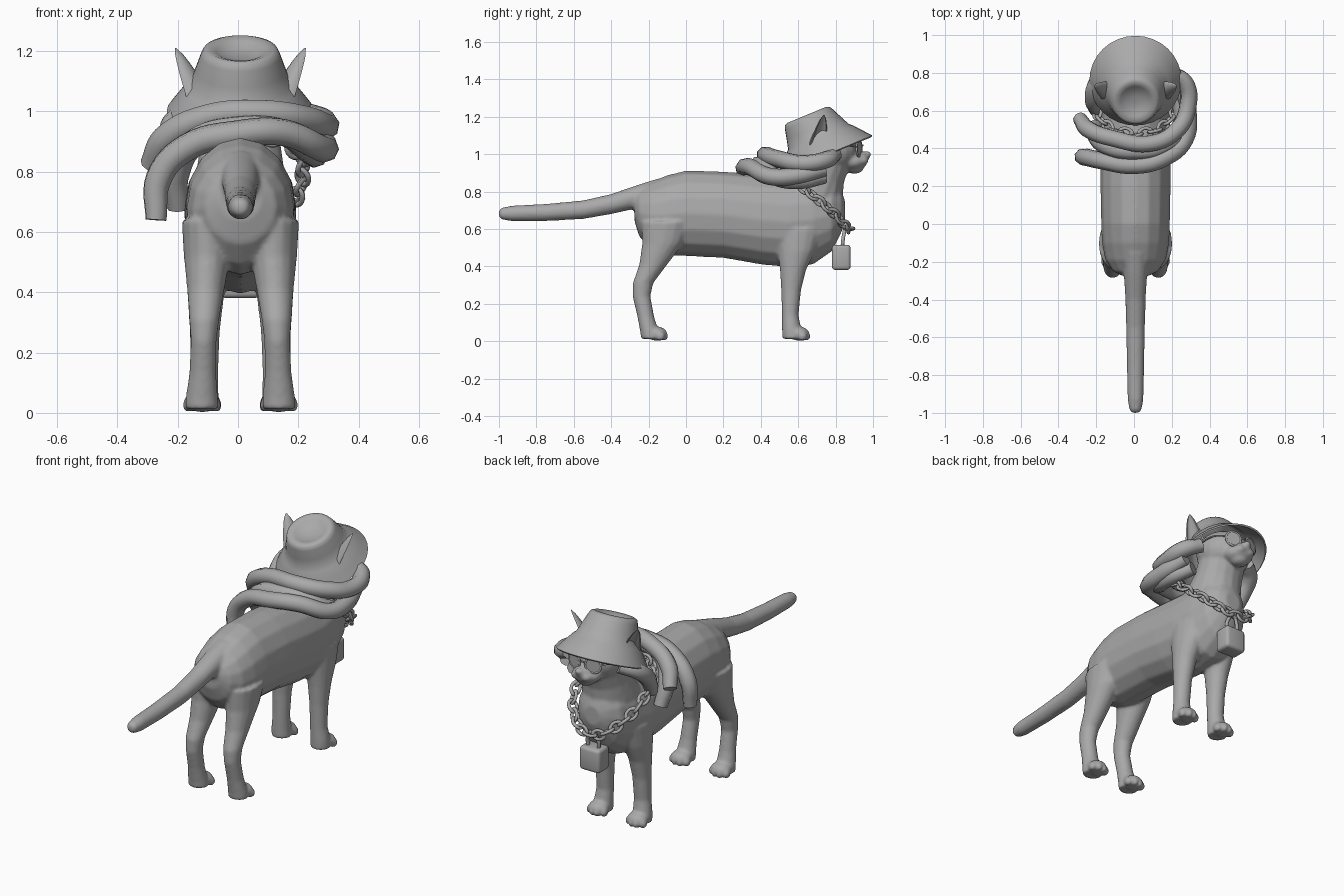
import bpy, bmesh, math
from mathutils import Vector, Matrix

if "Cube" in bpy.data.objects:
    bpy.data.objects.remove(bpy.data.objects["Cube"])

CX = 0.008  # plane of symmetry
grey = bpy.data.materials.new("grey")
grey.diffuse_color = (0.4, 0.4, 0.4, 1)
grey.use_nodes = True
grey.node_tree.nodes["Principled BSDF"].inputs["Base Color"].default_value = grey.diffuse_color


def finish(ob, name, angle=50):
    bpy.ops.object.select_all(action='DESELECT')
    ob.select_set(True)
    bpy.context.view_layer.objects.active = ob
    ob.name = name
    for m in list(ob.modifiers):
        bpy.ops.object.modifier_apply(modifier=m.name)
    ob.data.materials.clear()
    ob.data.materials.append(grey)
    bpy.ops.object.shade_smooth_by_angle(angle=math.radians(angle))
    return ob


def mesh_object(name, bm):
    bmesh.ops.recalc_face_normals(bm, faces=bm.faces)
    me = bpy.data.meshes.new(name)
    bm.to_mesh(me)
    bm.free()
    ob = bpy.data.objects.new(name, me)
    bpy.context.collection.objects.link(ob)
    return ob


def skin(bm, rings, caps=True):
    rows = [[bm.verts.new(p) for p in r] for r in rings]
    n = len(rows[0])
    for a, b in zip(rows, rows[1:]):
        for i in range(n):
            bm.faces.new((a[i], a[(i + 1) % n], b[(i + 1) % n], b[i]))
    if caps:
        bm.faces.new(rows[0])
        bm.faces.new(rows[-1])


def ellipse(c, u, v, n=16):
    c, u, v = Vector(c), Vector(u), Vector(v)
    return [c + u * math.cos(2 * math.pi * i / n) + v * math.sin(2 * math.pi * i / n) for i in range(n)]


def ball(bm, c, r):
    m = Matrix.Translation(c) @ Matrix.Diagonal((*r, 1))
    bmesh.ops.create_uvsphere(bm, u_segments=20, v_segments=12, radius=1, matrix=m)


def tube(name, pts, r, radii=None, res=3, cyclic=False):
    cu = bpy.data.curves.new(name, 'CURVE')
    cu.dimensions = '3D'
    cu.bevel_depth, cu.bevel_resolution, cu.resolution_u = r, res, 6
    cu.use_fill_caps = True
    sp = cu.splines.new('BEZIER')
    sp.bezier_points.add(len(pts) - 1)
    for i, (b, p) in enumerate(zip(sp.bezier_points, pts)):
        b.co = p
        b.handle_left_type = b.handle_right_type = 'AUTO'
        b.radius = radii[i] if radii else 1
    sp.use_cyclic_u = cyclic
    ob = bpy.data.objects.new(name, cu)
    bpy.context.collection.objects.link(ob)
    bpy.ops.object.select_all(action='DESELECT')
    ob.select_set(True)
    bpy.context.view_layer.objects.active = ob
    bpy.ops.object.convert(target='MESH')
    return finish(bpy.context.object, name)


# ---- body: torso, tail, neck, head and legs fused into one skin
bm = bmesh.new()
# torso: y, top, bottom, half width
torso = [(-.275, .78, .64, .07), (-.25, .81, .56, .12), (-.19, .85, .49, .16), (-.1, .888, .46, .178),
         (0, .912, .455, .182), (.2, .907, .445, .186), (.4, .89, .41, .186), (.55, .88, .395, .182),
         (.68, .89, .41, .168), (.78, .87, .48, .14), (.83, .81, .58, .09), (.85, .75, .64, .05)]
skin(bm, [ellipse((CX, y, (t + b) / 2), (w, 0, 0), (0, 0, (t - b) / 2)) for y, t, b, w in torso])
# tail: y, centre height, radius
tail = [(-1.0, .682, .018), (-.985, .682, .032), (-.93, .683, .042), (-.75, .688, .046), (-.55, .703, .05),
        (-.4, .733, .054), (-.27, .77, .062), (-.15, .8, .07)]
skin(bm, [ellipse((CX, y, z), (r, 0, 0), (0, 0, r)) for y, z, r in tail])
# neck: y, z, half width, half depth
neck = [(.62, .68, .16, .17), (.67, .78, .15, .165), (.72, .88, .135, .125), (.76, .98, .13, .12)]
skin(bm, [ellipse((CX, y, z), (w, 0, 0), (0, d, -.25 * d)) for y, z, w, d in neck])
# skull, muzzle, chin, nose
ball(bm, (CX, .77, 1.02), (.15, .15, .125))
ball(bm, (CX, .89, .96), (.085, .08, .05))
ball(bm, (CX, .915, .985), (.05, .068, .035))
ball(bm, (CX, .9, .925), (.05, .05, .03))
ball(bm, (CX, .97, 1.0), (.022, .022, .016))
for s in (-1, 1):
    ball(bm, (CX + s * .03, .935, .965), (.035, .042, .027))
    # hind leg: x, y, z, half width, half depth
    hind = [(.11, -.1, .64, .085, .14), (.11, -.125, .52, .078, .11), (.115, -.175, .41, .062, .075),
            (.12, -.23, .31, .05, .055), (.122, -.238, .24, .043, .048), (.125, -.215, .13, .045, .045),
            (.128, -.195, .05, .054, .05), (.128, -.19, .012, .056, .05)]
    fore = [(.105, .6, .6, .075, .13), (.11, .59, .48, .072, .1), (.115, .572, .38, .06, .07),
            (.118, .562, .27, .05, .053), (.12, .557, .14, .047, .045), (.125, .565, .06, .053, .052),
            (.125, .57, .012, .055, .055)]
    for leg in (hind, fore):
        skin(bm, [ellipse((CX + s * x, y, z), (w, 0, 0), (0, d, 0)) for x, y, z, w, d in leg])
        px, py = leg[-1][0], leg[-1][1]
        ball(bm, (CX + s * px, py + .035, .04), (.058, .055, .038))
        for i in range(4):  # toes
            k = i - 1.5
            ball(bm, (CX + s * px + k * .031, py + .073 - .009 * k * k, .026), (.017, .025, .025))
body = mesh_object("body", bm)
rm = body.modifiers.new("fuse", 'REMESH')
rm.mode, rm.voxel_size = 'VOXEL', .0085
sm = body.modifiers.new("soften", 'SMOOTH')
sm.factor, sm.iterations = .5, 7
finish(body, "body", 180)

# ---- bucket hat, tilted back
tilt = math.radians(22.5)
M = Matrix.Translation((CX, .757, 1.005)) @ Matrix.Rotation(tilt, 4, 'X')
prof = [(.257, -.004), (.225, .04), (.192, .085), (.176, .1), (.158, .15), (.139, .205), (.13, .224),
        (.112, .232), (.085, .222), (.06, .207), (.02, .202)]
bm = bmesh.new()
rings = [[M @ p for p in ellipse((0, -.11 * h, h), (r * .95, 0, 0), (0, r, 0), 32)] for r, h in prof]
skin(bm, rings, caps=False)
bm.verts.ensure_lookup_table()
bm.faces.new(bm.verts[-32:])
hat = mesh_object("hat", bm)
so = hat.modifiers.new("cloth", 'SOLIDIFY')
so.thickness, so.offset = .01, -1
finish(hat, "hat", 50)

# ---- ears poking through the hat, cupped outward
for s, side in ((-1, "left"), (1, "right")):
    bm = bmesh.new()
    N, W = Vector((s * .8, .6, 0)), Vector((-s * .6, .8, 0))
    rings = []
    for k in range(8):
        t = k / 7
        c = Vector((CX + s * (.145 + .07 * t), .71 + .028 * t, 1.05 + .16 * t))
        w = .056 * (1 - t) ** .65 + .003
        arc = [math.pi * i / 8 for i in range(9)]
        ring = [c + W * w * math.cos(a) - N * w * .8 * math.sin(a) for a in arc]
        ring += [c + W * w * .8 * math.cos(a) - N * w * .45 * math.sin(a) for a in reversed(arc)]
        rings.append(ring)
    skin(bm, rings)
    finish(mesh_object("ear", bm), side + "_ear", 60)

# ---- round glasses
for s, side in ((-1, "left"), (1, "right")):
    rot = Matrix.Rotation(-s * .3, 4, 'Z') @ Matrix.Rotation(math.pi / 2, 4, 'X')
    at = Matrix.Translation((CX + s * .06, .925, 1.032)) @ rot
    bpy.ops.mesh.primitive_torus_add(major_radius=.044, minor_radius=.006, major_segments=28, minor_segments=8)
    bpy.context.object.matrix_world = at
    finish(bpy.context.object, side + "_glasses_rim")
    bpy.ops.mesh.primitive_cylinder_add(vertices=28, radius=.043, depth=.006)
    bpy.context.object.matrix_world = at
    finish(bpy.context.object, side + "_lens")
    tube(side + "_temple", [(CX + s * .102, .912, 1.04), (CX + s * .145, .86, 1.045), (CX + s * .155, .74, 1.04)], .005, res=1)
tube("glasses_bridge", [(CX - .018, .935, 1.04), (CX, .945, 1.047), (CX + .018, .935, 1.04)], .005, res=1)

# ---- thick scarf strands sweeping round the back of the neck
strands = {
    "upper_strand": [(-.29, .56, .82), (-.24, .5, .91), (-.1, .45, .98), (.08, .425, .995), (.22, .49, .975),
                     (.285, .62, .95), (.27, .75, .97), (.19, .8, 1.0)],
    "rear_strand": [(-.272, .35, .64), (-.262, .355, .78), (-.17, .335, .88), (0, .31, .925), (.15, .345, .93),
                    (.27, .45, .88), (.285, .6, .885), (.25, .74, .92)],
    "lower_strand": [(-.2, .52, .68), (-.205, .47, .8), (-.14, .41, .9), (0, .385, .94), (.15, .41, .93),
                     (.24, .5, .87), (.25, .62, .86), (.2, .74, .88)],
    "side_strand": [(-.2, .6, .8), (-.215, .66, .9), (-.2, .74, .97), (-.13, .8, 1.0)]}
for name, pts in strands.items():
    tube(name, pts, .046, [.8] + [1] * (len(pts) - 2) + [.85], res=2)

# ---- chain of interlocking links
half = [Vector(p) for p in ((0, .872, .6), (.06, .865, .605), (.12, .835, .64), (.17, .785, .69), (.2, .72, .745),
                            (.21, .65, .8), (.2, .57, .86), (.13, .5, .91), (0, .47, .93))]
path = half + [Vector((-p.x, p.y, p.z)) for p in reversed(half[1:-1])]
segs = list(zip(path, path[1:] + path[:1]))
total = sum((b - a).length for a, b in segs)
count = 2 * round(total / .11)
centre = Vector((0, .66, .77))
links = []
for i in range(count):
    d = total * i / count
    for a, b in segs:
        if d <= (b - a).length:
            break
        d -= (b - a).length
    t = (b - a).normalized()
    p = a + t * d
    n = (p - centre).normalized()
    n = (n - t * n.dot(t)).normalized()
    R = Matrix((t, n.cross(t), n)).transposed().to_4x4()
    roll = Matrix.Rotation(math.radians(45 if i % 2 else -45), 4, 'X')
    bpy.ops.mesh.primitive_torus_add(major_radius=.025, minor_radius=.009, major_segments=16, minor_segments=8)
    ob = bpy.context.object
    ob.data.transform(Matrix.Translation(p + Vector((CX, 0, 0))) @ R @ roll @ Matrix.Diagonal((1.35, 1, 1, 1)))
    links.append(ob)
bpy.ops.object.select_all(action='DESELECT')
for ob in links:
    ob.select_set(True)
bpy.ops.object.join()
finish(bpy.context.object, "chain")

# ---- padlock hanging from the chain
bm = bmesh.new()
bmesh.ops.create_cube(bm, size=1, matrix=Matrix.Translation((CX, .83, .448)) @ Matrix.Diagonal((.13, .1, .135, 1)))
lock = mesh_object("padlock", bm)
bv = lock.modifiers.new("round", 'BEVEL')
bv.width, bv.segments = .018, 3
finish(lock, "padlock", 40)
tube("padlock_shackle", [(CX - .033, .835, .5), (CX - .033, .842, .56), (CX, .85, .6), (CX + .033, .842, .56),
                         (CX + .033, .835, .5)], .01)
